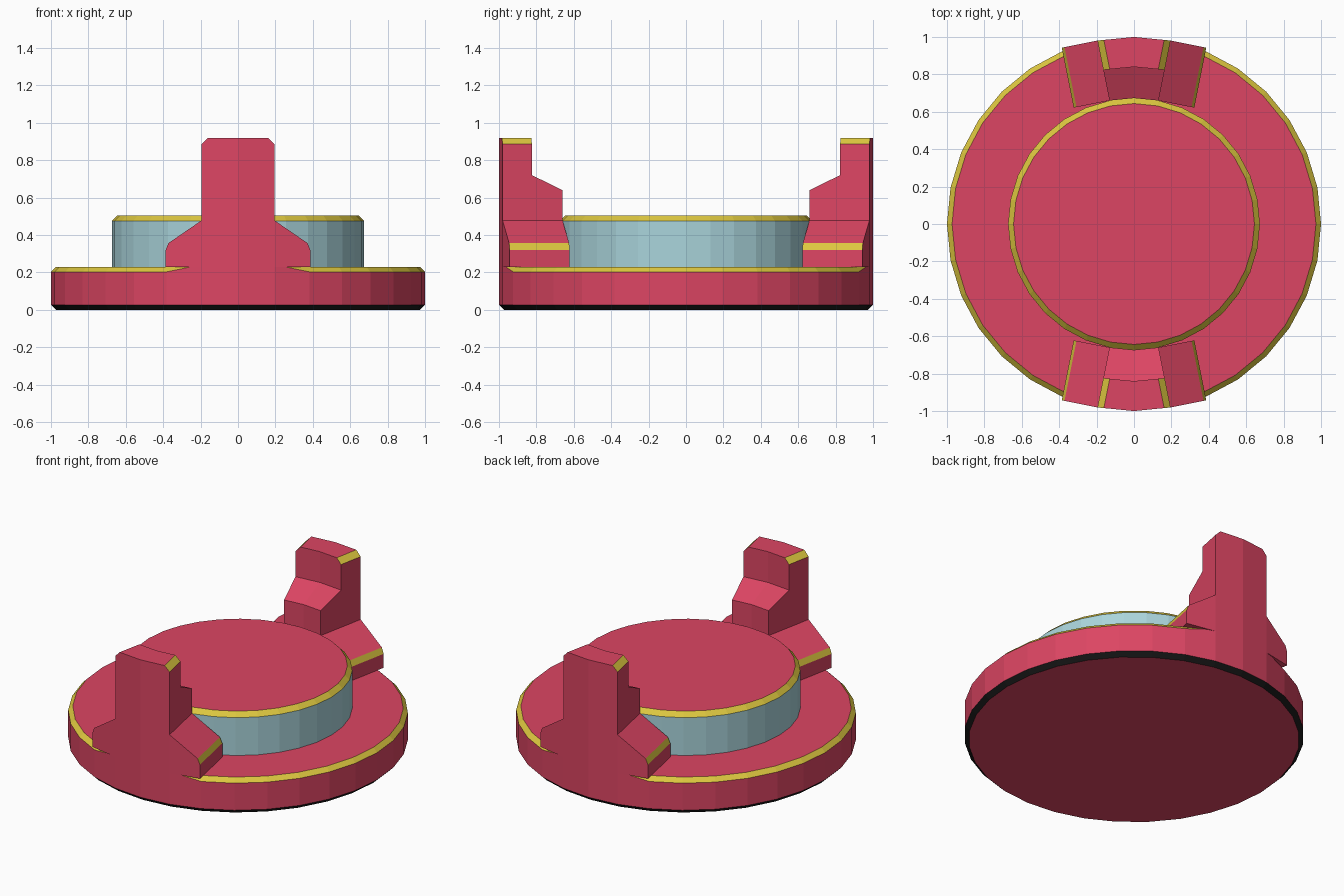
import bpy, bmesh
from math import sin, cos, pi, radians, atan2
from mathutils import Vector, Matrix

if "Cube" in bpy.data.objects:
    bpy.data.objects.remove(bpy.data.objects["Cube"])


def material(name, rgb):
    m = bpy.data.materials.new(name)
    m.diffuse_color = (*rgb, 1)
    m.use_nodes = True
    m.node_tree.nodes["Principled BSDF"].inputs["Base Color"].default_value = m.diffuse_color
    return m


RED = material("red", (0.72, 0.06, 0.125))
YELLOW = material("yellow", (0.72, 0.57, 0.05))
BLUE = material("light_blue", (0.40, 0.66, 0.71))
BLACK = material("black", (0.01, 0.01, 0.01))

STEP = radians(11.25)      # one side of the 32-sided discs
BASE_R, HUB_R = 1.0, 0.673
BASE_Z, HUB_Z = 0.23, 0.505


def finish(name, bm, mats):
    bmesh.ops.recalc_face_normals(bm, faces=bm.faces[:])
    me = bpy.data.meshes.new(name)
    bm.to_mesh(me)
    bm.free()
    for m in mats:
        me.materials.append(m)
    ob = bpy.data.objects.new(name, me)
    bpy.context.collection.objects.link(ob)
    return ob


def chamfer(bm, edges, width, mat):
    bmesh.ops.bevel(bm, geom=edges, offset=width, offset_type='OFFSET',
                    segments=1, profile=0.5, affect='EDGES', material=mat)


def disc(r, z0, z1):
    bm = bmesh.new()
    bmesh.ops.create_cone(bm, cap_ends=True, segments=32, radius1=r, radius2=r,
                          depth=z1 - z0,
                          matrix=Matrix.Translation((0, 0, (z0 + z1) / 2)))
    return bm


def rim(bm, z):
    return [e for e in bm.edges if all(abs(v.co.z - z) < 1e-4 for v in e.verts)]


def loft(bm, sections):
    rings = [[bm.verts.new(p) for p in s] for s in sections]
    n = len(rings[0])
    for a, b in zip(rings, rings[1:]):
        for i in range(n):
            j = (i + 1) % n
            bm.faces.new((a[i], a[j], b[j], b[i]))
    bm.faces.new(rings[0])
    bm.faces.new(rings[-1])


# base disc: the top chamfer stops where the posts stand
bm = disc(BASE_R, 0, BASE_Z)
open_rim = []
for e in rim(bm, BASE_Z):
    mid = (e.verts[0].co + e.verts[1].co) / 2
    if atan2(abs(mid.x), abs(mid.y)) > 2 * STEP:
        open_rim.append(e)
chamfer(bm, open_rim, 0.027, 1)
chamfer(bm, rim(bm, 0), 0.027, 2)
finish("base_disc", bm, [RED, YELLOW, BLACK])

# raised hub: red top, blue wall, yellow chamfer
bm = disc(HUB_R, BASE_Z, HUB_Z)
for f in bm.faces:
    f.material_index = 2 if abs(f.normal.z) < 0.5 else 0
chamfer(bm, rim(bm, HUB_Z), 0.029, 1)
finish("hub", bm, [RED, YELLOW, BLUE])

# post cross-section (radius, z) and foot cross-section (sideways, z)
POST = [(HUB_R, BASE_Z), (BASE_R, BASE_Z), (BASE_R, 0.92),
        (0.84, 0.92), (0.84, 0.72), (HUB_R, 0.64)]
FOOT = [(0, BASE_Z), (0, 0.478), (0.18, 0.357), (0.195, 0.32), (0.195, BASE_Z)]

for side, y in (("front", -1), ("back", 1)):
    # stepped post following two sides of the base disc
    bm = bmesh.new()
    loft(bm, [[(r * sin(a), y * r * cos(a), z) for r, z in POST]
              for a in (-STEP, 0, STEP)])
    ends = [e for e in rim(bm, 0.92)
            if abs(e.verts[0].co.x / e.verts[0].co.y
                   - e.verts[1].co.x / e.verts[1].co.y) < 1e-3
            and abs(e.verts[0].co.x) > 0.05]
    chamfer(bm, ends, 0.034, 1)
    finish(side + "_post", bm, [RED, YELLOW])

    # sloped foot on each flank of the post
    for flank, x in (("left", -1), ("right", 1)):
        out = Vector((x * sin(STEP), y * cos(STEP), 0))
        tan = Vector((x * cos(STEP), -y * sin(STEP), 0))
        bm = bmesh.new()
        loft(bm, [[out * r + tan * t + Vector((0, 0, z)) for t, z in FOOT]
                  for r in (HUB_R, BASE_R)])
        for f in bm.faces:
            zs = [v.co.z for v in f.verts]
            if abs(max(zs) - 0.357) < 1e-4 and abs(min(zs) - 0.32) < 1e-4:
                f.material_index = 1
        finish(f"{side}_{flank}_foot", bm, [RED, YELLOW])
